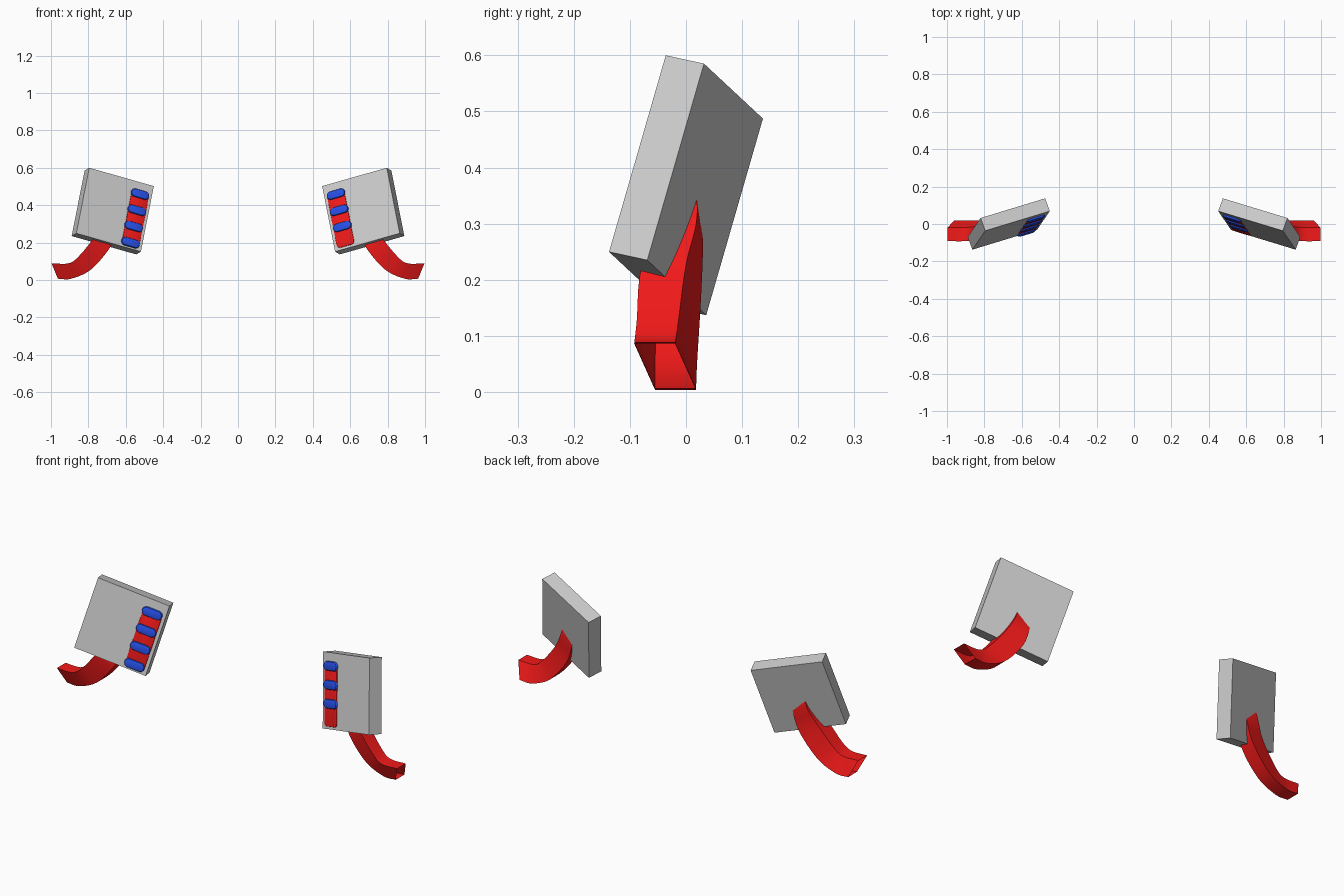
import bpy, bmesh
from math import cos, sin, pi
from mathutils import Matrix, Vector

if "Cube" in bpy.data.objects:
    bpy.data.objects.remove(bpy.data.objects["Cube"])


def material(name, color):
    m = bpy.data.materials.new(name)
    m.diffuse_color = color
    m.use_nodes = True
    m.node_tree.nodes["Principled BSDF"].inputs["Base Color"].default_value = m.diffuse_color
    return m


RED = material("red", (0.9, 0.01, 0.01, 1))
BLUE = material("blue", (0.02, 0.08, 0.8, 1))

# Local frame of the tilted panel: outward along the face, down the face, out of the face
CORNER = Vector((0.45, 0.069, 0.502))
ACROSS = Vector((0.345, -0.105, 0.098)).normalized()
DOWN = Vector((0.069, -0.101, -0.35)).normalized()
OUT = ACROSS.cross(DOWN).normalized()
if OUT.y > 0:
    OUT = -OUT
FRAME = Matrix((ACROSS, DOWN, OUT)).transposed().to_4x4()
FRAME.translation = CORNER
WIDTH, HEIGHT, DEPTH = 0.374, 0.371, 0.074


def finish(bm, name, side, mat=None, smooth=False):
    bm.transform(Matrix.Diagonal((side, 1, 1, 1)))
    bmesh.ops.recalc_face_normals(bm, faces=bm.faces)
    me = bpy.data.meshes.new(name)
    bm.to_mesh(me)
    bm.free()
    ob = bpy.data.objects.new(name, me)
    bpy.context.collection.objects.link(ob)
    if mat:
        me.materials.append(mat)
    if smooth:
        bpy.ops.object.select_all(action='DESELECT')
        ob.select_set(True)
        bpy.context.view_layer.objects.active = ob
        bpy.ops.object.shade_smooth_by_angle(angle=0.6)
    return ob


def pad(name, side, mat, a, b, w, h, r, rise, bevel):
    """Rounded rectangle standing on the panel face."""
    bm = bmesh.new()
    rings = []
    for inset, z in ((0, -0.004), (0, rise - bevel), (bevel * 0.35, rise - bevel * 0.3), (bevel, rise)):
        ring = []
        for q, (sx, sy) in enumerate(((1, 1), (-1, 1), (-1, -1), (1, -1))):
            for i in range(7):
                t = (q + i / 6) * pi / 2
                ring.append(bm.verts.new(FRAME @ Vector((
                    a + sx * (w / 2 - r) + (r - inset) * cos(t),
                    b + sy * (h / 2 - r) + (r - inset) * sin(t), z))))
        rings.append(ring)
    n = len(rings[0])
    for lo, hi in zip(rings, rings[1:]):
        for i in range(n):
            bm.faces.new((lo[i], lo[(i + 1) % n], hi[(i + 1) % n], hi[i]))
    bm.faces.new(rings[0])
    bm.faces.new(rings[-1])
    finish(bm, name, side, mat, True)


# Arm stations: centre x, z; half-thickness vector x, z; y of the four edges
# (upper front, upper back, lower back, lower front)
STATIONS = [
    (0.980, 0.048, 0.017, 0.041, -0.092, -0.020, 0.018, -0.055),
    (0.900, 0.048, 0.008, 0.041, -0.092, -0.019, 0.018, -0.055),
    (0.820, 0.090, 0.034, 0.034, -0.088, -0.014, 0.020, -0.055),
    (0.727, 0.200, 0.042, 0.027, -0.078, 0.000, 0.027, -0.050),
    (0.688, 0.285, 0.040, 0.014, -0.030, 0.018, 0.030, -0.025),
    (0.675, 0.340, 0.036, 0.008, -0.025, 0.018, 0.022, -0.020),
    (0.672, 0.375, 0.030, 0.004, -0.015, 0.000, 0.000, -0.015),
]


def spline(p, steps):
    p = [Vector(v) for v in p]
    p = [2 * p[0] - p[1]] + p + [2 * p[-1] - p[-2]]
    for i in range(1, len(p) - 2):
        for k in range(steps):
            t = k / steps
            yield 0.5 * (2 * p[i] + (p[i + 1] - p[i - 1]) * t
                         + (2 * p[i - 1] - 5 * p[i] + 4 * p[i + 1] - p[i + 2]) * t * t
                         + (3 * p[i] - p[i - 1] - 3 * p[i + 1] + p[i + 2]) * t ** 3)
    yield p[-2]


def arm(name, side):
    """Four-sided curved tube, open at its outer end."""
    bm = bmesh.new()
    rings = []
    for s in spline(STATIONS, 5):
        x, z, nx, nz = s[0], s[1], s[2], s[3]
        rings.append([bm.verts.new((x + k * nx, y, z + k * nz))
                      for k, y in zip((1, 1, -1, -1), s[4:8])])
    for lo, hi in zip(rings, rings[1:]):
        for i in range(4):
            bm.faces.new((lo[i], lo[(i + 1) % 4], hi[(i + 1) % 4], hi[i]))
    bm.faces.new(rings[-1])
    finish(bm, name, side, RED, True)


for side, label in ((1, "right"), (-1, "left")):
    # Panel box
    bm = bmesh.new()
    bmesh.ops.create_cube(bm, size=1, matrix=FRAME
                          @ Matrix.Translation((WIDTH / 2, HEIGHT / 2, -DEPTH / 2))
                          @ Matrix.Diagonal((WIDTH, HEIGHT, DEPTH, 1)))
    finish(bm, label + "_panel", side)
    arm(label + "_arm", side)
    # Red strip with blue buttons; the right one has no bottom button
    pad(label + "_strip", side, RED, 0.066, 0.208, 0.1, 0.3, 0.018, 0.004, 0.002)
    for i in range(3 if side == 1 else 4):
        pad(f"{label}_button_{i + 1}", side, BLUE, 0.068, 0.065 + 0.0915 * i,
            0.104, 0.046, 0.022, 0.012, 0.008)
